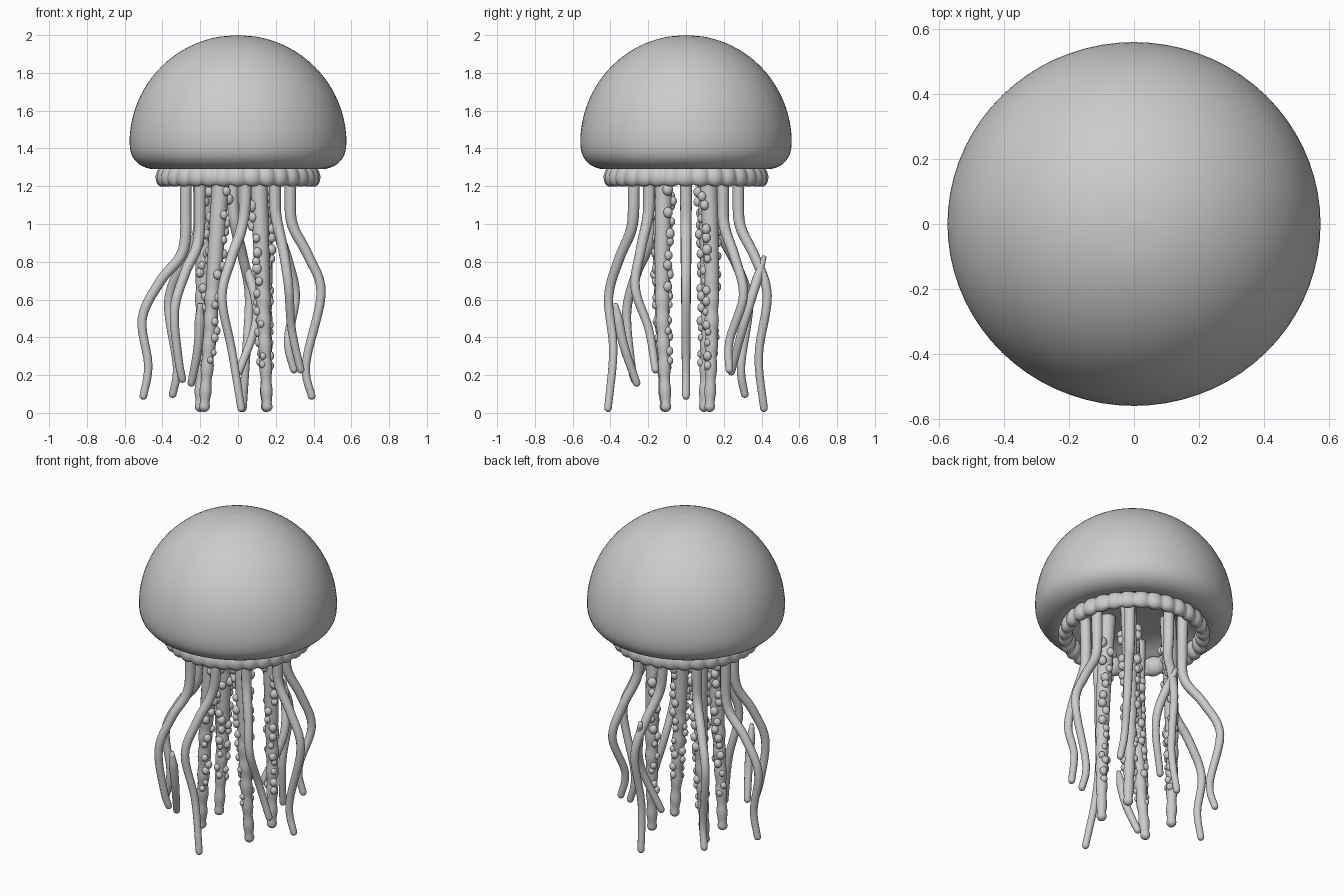
import bpy, bmesh, math, random
from mathutils import Vector, Matrix

if "Cube" in bpy.data.objects:
    bpy.data.objects.remove(bpy.data.objects["Cube"])

random.seed(4)


def spline(pts, steps=6):
    """Catmull-Rom curve through the given points."""
    p = [Vector(q).to_3d() for q in pts]
    p = [p[0] * 2 - p[1]] + p + [p[-1] * 2 - p[-2]]
    out = []
    for i in range(1, len(p) - 2):
        a, b, c, d = p[i - 1:i + 3]
        for s in range(steps):
            t = s / steps
            out.append(0.5 * (2 * b + (c - a) * t + (2 * a - 5 * b + 4 * c - d) * t * t
                              + (3 * b - a - 3 * c + d) * t ** 3))
    return out + [p[-2]]


def finish(bm, name):
    bmesh.ops.recalc_face_normals(bm, faces=bm.faces)
    me = bpy.data.meshes.new(name)
    bm.to_mesh(me)
    bm.free()
    for f in me.polygons:
        f.use_smooth = True
    ob = bpy.data.objects.new(name, me)
    bpy.context.collection.objects.link(ob)
    return ob


def skin(bm, rings, closed=False):
    n = len(rings[0])
    pairs = list(zip(rings, rings[1:])) + ([(rings[-1], rings[0])] if closed else [])
    for a, b in pairs:
        for k in range(n):
            bm.faces.new((a[k], a[(k + 1) % n], b[(k + 1) % n], b[k]))


def tube(name, path, radius, sides=12):
    """Round tube with a domed tip; radius is a function of 0..1."""
    bm = bmesh.new()
    n = len(path)
    stations = []
    for i, p in enumerate(path):
        d = (path[min(i + 1, n - 1)] - path[max(i - 1, 0)]).normalized()
        stations.append((p, d, radius(i / (n - 1))))
    p, d, r = stations[-1]
    while (stations[-1][0] - p).length < r * 1.3:
        stations.pop()
    for k in range(5):
        a = k * math.pi / 2 / 4.2
        stations.append((p - d * r * (1 - math.sin(a)), d, r * math.cos(a)))
    rings = []
    for p, d, r in stations:
        u = Vector((0, 1, 0)).cross(d).normalized()
        v = d.cross(u)
        angles = [2 * math.pi * k / sides for k in range(sides)]
        rings.append([bm.verts.new(p + r * (u * math.cos(a) + v * math.sin(a))) for a in angles])
    skin(bm, rings)
    bm.faces.new(rings[0])
    bm.faces.new(rings[-1])
    finish(bm, name)


# Bell: revolved half-ellipse dome with rolled rim and shallow hollow underside
dome = [(0.574 * math.sin(a), 1.43 + 0.57 * math.cos(a))
        for a in (0.01 + (math.pi / 2 - 0.01) * i / 8 for i in range(9))]
profile = spline(dome + [(0.556, 1.352), (0.5, 1.303), (0.42, 1.296),
                         (0.27, 1.36), (0.005, 1.38)], 4)
bm = bmesh.new()
rings = [[bm.verts.new((p.x * math.cos(a), p.x * math.sin(a) * 0.975, p.y))
          for a in (2 * math.pi * k / 72 for k in range(72))] for p in profile]
skin(bm, rings)
bm.faces.new(rings[0])
bm.faces.new(rings[-1])
finish(bm, "bell")

# Scalloped frill under the bell
bm = bmesh.new()
rings = []
for i in range(256):
    a = 2 * math.pi * i / 256
    s = abs(math.cos(16 * a))
    ring = []
    for k in range(14):
        t = 2 * math.pi * k / 14
        r = 0.393 + (0.03 + 0.013 * s) * math.cos(t) - 0.008 * math.sin(t)
        z = 1.255 + (0.047 + 0.011 * s) * math.sin(t)
        ring.append(bm.verts.new((r * math.cos(a), r * math.sin(a), z)))
    rings.append(ring)
skin(bm, rings, True)
finish(bm, "frill")


# Thin tentacles: hang straight, bow outward to a peak, dip back in, flick out at the tip
def tentacle(name, angle, peak, peak_z, dip, dip_z, tip, tip_z, sway, tip_sway):
    a = math.radians(angle)
    out = Vector((math.cos(a), math.sin(a), 0))
    side = Vector((-out.y, out.x, 0))
    shape = [(0.28, -sway * 0.45, 1.36), (0.277, -sway * 0.45, 1.12),
             (0.29, -sway * 0.2, peak_z + 0.36),
             (0.29 + (peak - 0.29) * 0.55, sway * 0.45, peak_z + 0.2),
             (peak, sway, peak_z), (dip, (sway + tip_sway) / 2, dip_z), (tip, tip_sway, tip_z)]
    path = spline([out * r + side * s + Vector((0, 0, z)) for r, s, z in shape])
    tube(name, path, lambda t: 0.033 - 0.013 * t)


tentacle("right_tentacle", 0, .44, .63, .36, .26, .395, .07, 0, 0)
tentacle("back_right_tentacle", 45, .43, .62, .35, .38, .375, .21, 0, -.05)
tentacle("back_tentacle", 90, .43, .62, .385, .3, .415, .005, -.06, -.025)
tentacle("back_left_tentacle", 138, .495, .58, .435, .25, .47, .08, 0, 0)
tentacle("left_tentacle", 180, .507, .5, .475, .25, .505, .07, 0, 0)
tentacle("front_left_tentacle", 223, .46, .54, .43, .28, .397, .16, 0, 0)
tentacle("front_tentacle", 270, .41, .61, .385, .33, .415, .005, -.085, .02)
tentacle("front_right_tentacle", 315, .38, .66, .34, .44, .35, .21, 0, .125)

# Two loose strands drifting from the front and back tentacles
for name, a, b, c in [("front_strand", (-.2, -.375, .58), (-.21, -.33, .36), (-.25, -.255, .14)),
                      ("back_strand", (.03, .415, .83), (.1, .32, .52), (0, .235, .2))]:
    tube(name, spline([a, b, c], 10), lambda t: 0.012 + 0.016 * min(1, t * 5) - 0.008 * t)

# Thick oral arms: gently bowed from root to tip, with round bumps winding down them
arms = {"front_left": ((-.08, -.12), (-.18, -.11)), "back_left": ((-.17, .10), (-.20, .095)),
        "front_right": ((.105, -.11), (.155, -.105)), "back_right": ((.135, .11), (.15, .125))}
for name, (root, tip) in arms.items():
    path = []
    for i in range(57):
        t = i / 56
        p = Vector(root).lerp(Vector(tip), t)
        p.y += math.copysign(0.018 * math.sin(math.pi * t), p.y)
        path.append(Vector((p.x, p.y, 1.37 + (0.005 - 1.37) * t)))
    tube(name + "_arm", path, lambda t: 0.047 - 0.02 * t ** 1.4
         + (0.003 * math.sin(70 * t) if t > 0.5 else 0), 14)
    bm = bmesh.new()
    side = math.atan2(path[28].y, path[28].x)
    for i in range(34):
        t = 0.15 + 0.68 * i / 33
        # bumps alternate between the two inner-facing flanks
        a = side + math.pi + (1.25 if i % 2 else -1.25) + random.uniform(-0.7, 0.7)
        reach = 0.053 - 0.03 * t
        r = random.uniform(0.022, 0.031) * (1 - 0.35 * t)
        pos = path[int(t * 56)] + Vector((math.cos(a) * reach, math.sin(a) * reach,
                                          random.uniform(-.01, .01)))
        bmesh.ops.create_uvsphere(bm, u_segments=12, v_segments=8, radius=r,
                                  matrix=Matrix.Translation(pos) @ Matrix.Diagonal((1, 1, 1.15, 1)))
    finish(bm, name + "_arm_bumps")
